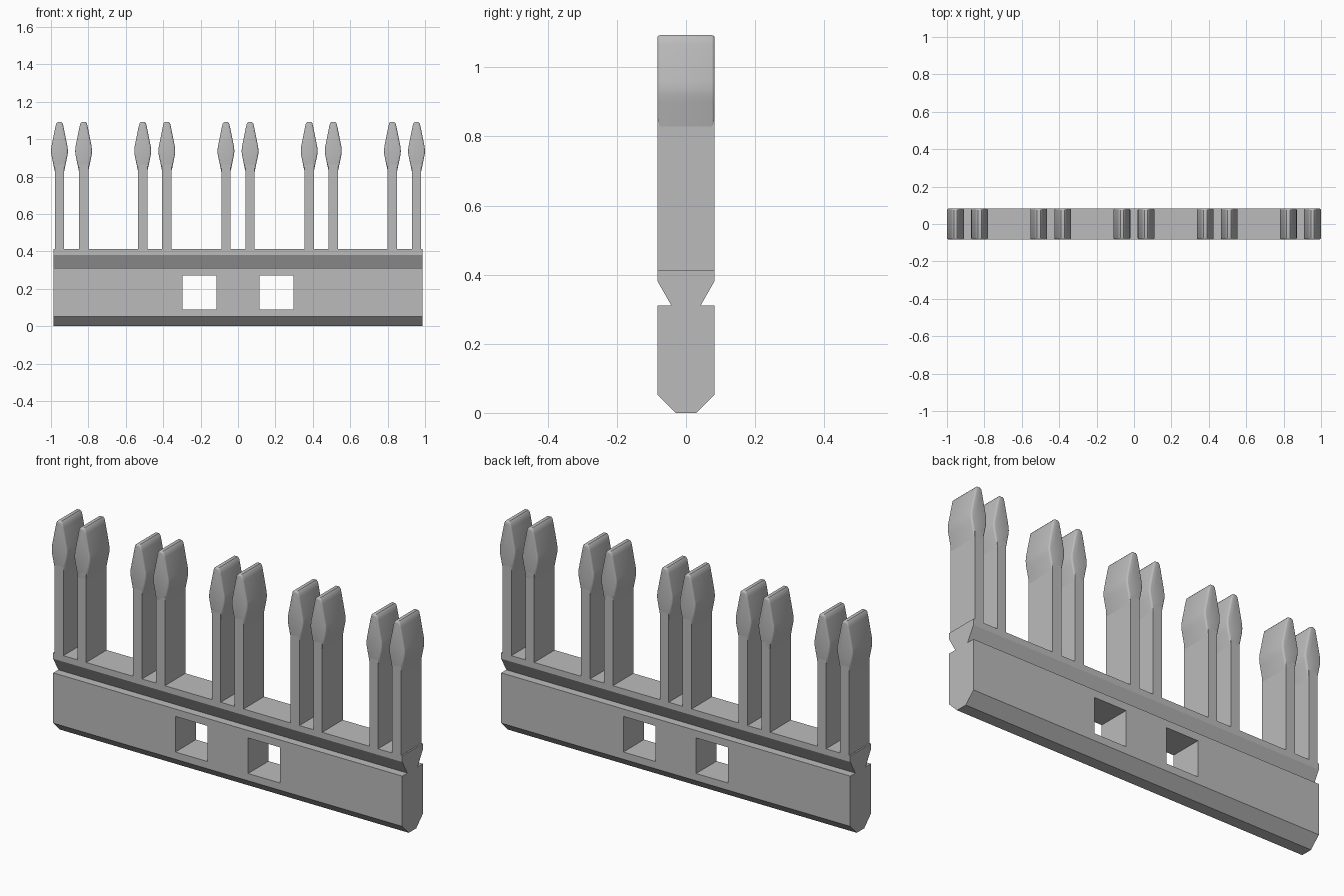
import bpy
import bmesh
import math
from mathutils import Vector

old = bpy.data.objects.get("Cube")
if old:
    bpy.data.objects.remove(old)

HALF_Y = 0.083
BASE_TOP = 0.413

grey = bpy.data.materials.new("plain grey")
grey.use_nodes = True
colour = (0.5, 0.5, 0.5, 1)
grey.diffuse_color = colour
grey.node_tree.nodes["Principled BSDF"].inputs["Base Color"].default_value = colour


def prism(name, outline, direction, bevel=0.0):
    """Extrude a closed, planar outline; optionally round both end rims."""
    bm = bmesh.new()
    cap = bm.faces.new([bm.verts.new(p) for p in outline])
    result = bmesh.ops.extrude_face_region(bm, geom=[cap], use_keep_orig=True)
    moved = [v for v in result["geom"] if isinstance(v, bmesh.types.BMVert)]
    bmesh.ops.translate(bm, verts=moved, vec=direction)
    bmesh.ops.recalc_face_normals(bm, faces=bm.faces)
    if bevel:
        axis = Vector(direction).normalized()
        caps = [f for f in bm.faces if abs(f.normal.dot(axis)) > 0.9]
        rims = list({e for f in caps for e in f.edges})
        bmesh.ops.bevel(bm, geom=rims, offset=bevel, segments=3, profile=0.5,
                        affect='EDGES', clamp_overlap=True)
    mesh = bpy.data.meshes.new(name)
    bm.to_mesh(mesh)
    bm.free()
    mesh.materials.append(grey)
    obj = bpy.data.objects.new(name, mesh)
    bpy.context.collection.objects.link(obj)
    return obj


def mirrored(half):
    """Complete a right-hand half profile with its mirror image."""
    return half + [(-u, z) for u, z in reversed(half)]


def front_prism(name, half, x, bevel=0.0):
    outline = [(x + u, -HALF_Y, z) for u, z in mirrored(half)]
    return prism(name, outline, (0, 2 * HALF_Y, 0), bevel)


# Grooved base rail with a chamfered foot
rail_half = [(0.03, 0), (HALF_Y, 0.053), (HALF_Y, 0.31), (0.042, 0.31),
             (HALF_Y, 0.382), (HALF_Y, BASE_TOP)]
rail = prism("base_rail", [(-0.987, y, z) for y, z in mirrored(rail_half)],
             (1.974, 0, 0))

# Two square windows through the rail
for side, label in ((-1, "right"), (1, "left")):
    cutter = front_prism(label + "_window_cutter", [(0.0905, 0.09), (0.0905, 0.272)],
                         side * 0.2055)
    cutter.scale.y = 2
    cutter.hide_render = True
    cutter.hide_viewport = True
    cutter.display_type = 'WIRE'
    cut = rail.modifiers.new(label + "_window", 'BOOLEAN')
    cut.operation = 'DIFFERENCE'
    cut.solver = 'EXACT'
    cut.object = cutter

# Five pairs of prongs with softly rounded barbed heads
stem_half = [(0.025, BASE_TOP - 0.01), (0.025, 0.865)]
head_half = [(0.025, 0.828), (0.040, 0.90), (0.044, 0.92), (0.045, 0.938),
             (0.043, 0.96), (0.022, 1.065), (0.017, 1.085), (0.009, 1.093)]
for pair in range(5):
    for side, label in ((-1, "right"), (1, "left")):
        x = (pair - 2) * 0.445 + side * 0.0645
        tag = f"{label}_{pair + 1}"
        front_prism("prong_stem_" + tag, stem_half, x)
        head = front_prism("prong_head_" + tag, head_half, x, 0.009)
        bpy.ops.object.select_all(action='DESELECT')
        head.select_set(True)
        bpy.context.view_layer.objects.active = head
        bpy.ops.object.shade_smooth_by_angle(angle=math.radians(40))
